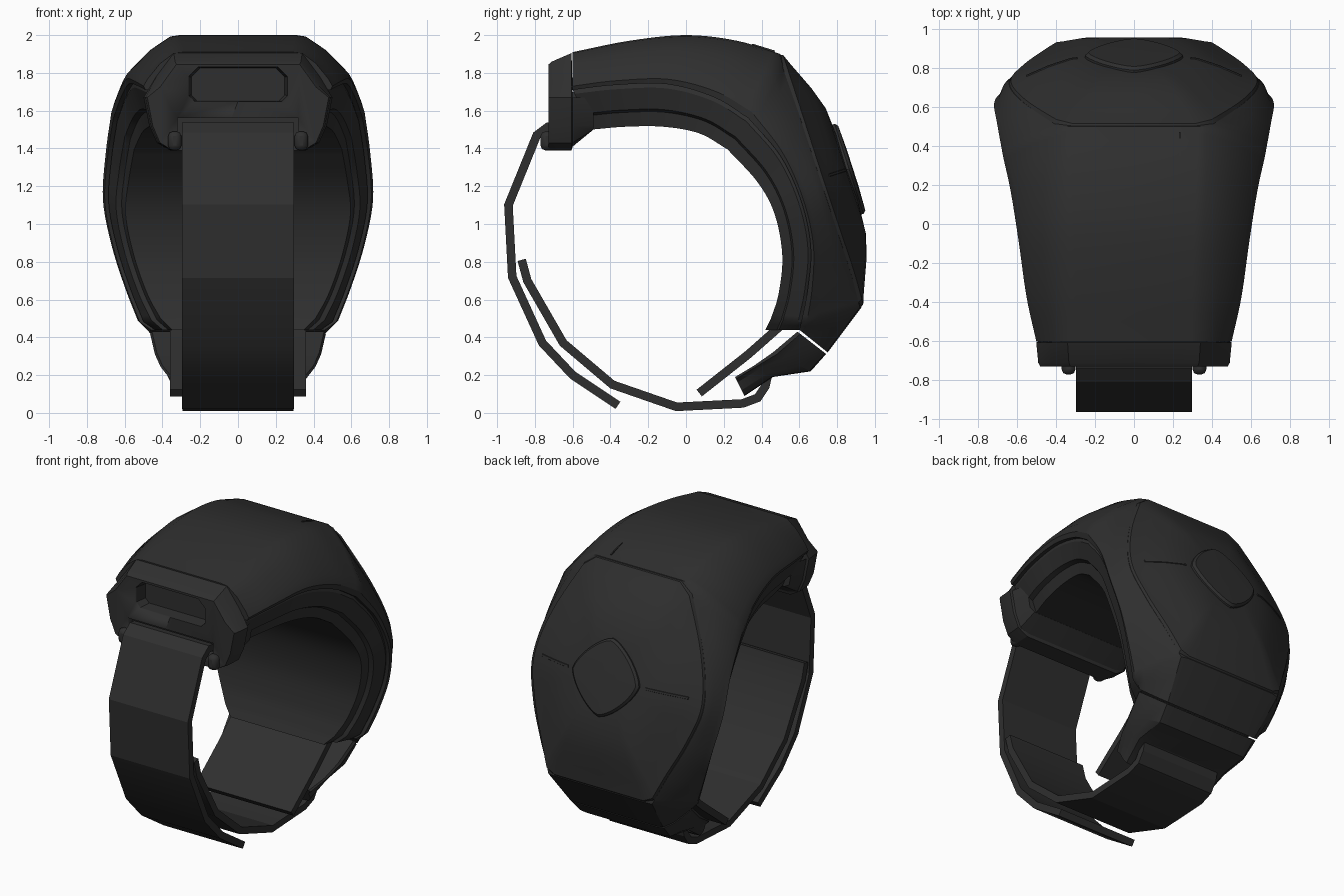
import bpy, bmesh, math
from mathutils import Vector

if "Cube" in bpy.data.objects:
    bpy.data.objects.remove(bpy.data.objects["Cube"])

mat = bpy.data.materials.new("matte_black")
mat.use_nodes = True
COL = (0.028, 0.028, 0.028, 1)
mat.diffuse_color = COL
mat.node_tree.nodes["Principled BSDF"].inputs["Base Color"].default_value = COL


def loft(name, rings, angle=30, bevel=0):
    """Closed rings of points joined in order, with end caps."""
    bm = bmesh.new()
    rows = [[bm.verts.new(p) for p in ring] for ring in rings]
    n = len(rows[0])
    for a, b in zip(rows, rows[1:]):
        for i in range(n):
            j = (i + 1) % n
            bm.faces.new((a[i], a[j], b[j], b[i]))
    bm.faces.new(rows[0])
    bm.faces.new(rows[-1][::-1])
    bmesh.ops.remove_doubles(bm, verts=bm.verts, dist=0.0005)
    bmesh.ops.recalc_face_normals(bm, faces=bm.faces)
    me = bpy.data.meshes.new(name)
    bm.to_mesh(me)
    bm.free()
    me.materials.append(mat)
    ob = bpy.data.objects.new(name, me)
    bpy.context.collection.objects.link(ob)
    if bevel:
        m = ob.modifiers.new("bevel", "BEVEL")
        m.width, m.segments, m.limit_method = bevel, 2, "ANGLE"
    bpy.ops.object.select_all(action="DESELECT")
    ob.select_set(True)
    bpy.context.view_layer.objects.active = ob
    bpy.ops.object.shade_smooth_by_angle(angle=math.radians(angle))
    return ob


def box(name, x0, x1, y0, y1, z0, z1, bevel=0):
    return loft(name, [[(x0, y, z0), (x1, y, z0), (x1, y, z1), (x0, y, z1)]
                       for y in (y0, y1)], bevel=bevel)


def mirror(half):
    """Half ring from the centre line round to the centre line again."""
    return half + [Vector((-p.x, p.y, p.z)) for p in reversed(half[1:-1])]


def spline(pts, steps=6):
    """Smooth interpolation of station tuples."""
    pts = [Vector(p) for p in pts]
    ext = [2 * pts[0] - pts[1]] + pts + [2 * pts[-1] - pts[-2]]
    out = []
    for a, b, c, d in zip(ext, ext[1:], ext[2:], ext[3:]):
        for k in range(steps):
            t = k / steps
            out.append(b + (c - a) * t / 2 + (2 * a - 5 * b + 4 * c - d) * t * t / 2
                       + (3 * b - a - 3 * c + d) * t ** 3 / 2)
    return out + [pts[-1]]


# stations: outer y z, seam y z, crown half width, side half width, lining y z
crown = [(-.6, 1.91, -.6, 1.71, .34, .5, -.5, 1.5),
         (-.3, 1.97, -.38, 1.735, .35, .55, -.32, 1.515),
         (0, 2, -.1, 1.74, .36, .59, -.12, 1.515),
         (.27, 1.97, .15, 1.67, .37, .63, .07, 1.48),
         (.5, 1.9, .33, 1.56, .37, .67, .22, 1.395)]
back = [crown[-1],
        (.62, 1.53, .5, 1.36, .56, .7, .38, 1.22),
        (.72, 1.22, .61, 1.12, .64, .715, .47, 1.05),
        (.8, .98, .66, .88, .58, .67, .51, .83),
        (.88, .74, .645, .66, .47, .6, .49, .63),
        (.93, .56, .61, .48, .39, .53, .45, .5)]
heel = [back[-1], (.75, .32, .6, .44, .35, .47, .42, .44)]
back_path = spline(back)
stations = spline(crown)[:-1] + back_path[:-1] + spline(heel, 2)


def shell_ring(s):
    o, m = Vector((0, s[0], s[1])), Vector((0, s[2], s[3]))
    wo, wm = s[4], s[5]
    prof = [(0, 0), (wo - .05, 0), (wo, .03), (wo + (wm - wo) * .45, .3),
            (wm - .02, .72), (wm, .9), (wm - .01, 1), (0, 1)]
    return mirror([o.lerp(m, v) + Vector((x, 0, 0)) for x, v in prof])


def lining_ring(s):
    m, q = Vector((0, s[2], s[3])), Vector((0, s[6], s[7]))
    w = s[5]
    prof = [(0, -.1), (w - .04, -.1), (w - .03, .1), (w - .07, .6),
            (w - .1, .66), (w - .12, 1), (0, 1)]
    return mirror([m.lerp(q, v) + Vector((x, 0, 0)) for x, v in prof])


loft("outer_shell", [shell_ring(s) for s in stations])
loft("inner_lining", [lining_ring(s) for s in stations])

# lower end piece holding the strap
loft("lower_end", [shell_ring(s) for s in (
    (.742, .312, .59, .43, .35, .465), (.66, .22, .46, .32, .34, .44),
    (.46, .19, .36, .25, .34, .41), (.31, .09, .26, .19, .32, .36))], angle=25)


# domed back plate, built on the sloping flat of the shell
top = Vector((0, .5, 1.9))
down = (Vector((0, .93, .56)) - top).normalized()
out = Vector((0, -down.z, down.y))
mid = top + down * .69
DOME = [(1, -.01), (.985, .012), (.9, .035), (.85, .05), (.68, .1),
        (.5, .14), (.3, .15), (.001, .155)]


def height(r):
    for (a, h), (b, k) in zip(DOME, DOME[1:]):
        if b <= r <= a:
            return h + (k - h) * (a - r) / (a - b)
    return DOME[-1][1]


edge = [Vector((s[4], s[0], s[1])) for s in back_path]
edge[0].x -= .05
edge[-1].x -= .05
outline = mirror([Vector((0, *edge[0].yz))] + edge + [Vector((0, *edge[-1].yz))])
loft("back_plate", [[mid + (p - mid) * r + out * h for p in outline]
                    for r, h in DOME], angle=35)


# rounded diamond button on the plate
def diamond(scale, h):
    pts = []
    for k in range(48):
        a = math.tau * k / 48
        c, s = math.cos(a), math.sin(a)
        r = scale * (abs(c) ** 1.4 + abs(s) ** 1.4) ** (-1 / 1.4)
        pts.append(mid + Vector((r * c, 0, 0)) + down * r * s + out * h)
    return pts


loft("button", [diamond(.25, .11), diamond(.25, .16), diamond(.235, .175),
                diamond(.1, .18)])

# slim side ribs beside the button
for side, word in ((1, "left"), (-1, "right")):
    rings = []
    for k in range(8):
        x = .29 + .26 * k / 7
        c = mid + Vector((side * x, 0, 0)) + out * height(x / .64)
        rings.append([c + down * a + out * b for a, b in
                      ((-.012, -.01), (-.006, .006), (.006, .006), (.012, -.01))])
    loft(word + "_rib", rings)


# front end piece with a window and a strap slot
def front_ring(y, zt, k, low):
    half = [(0, zt), (.34, zt), (.43, zt - .12), (.5, 1.67), (.47, 1.52),
            (.43, 1.43), (.36, 1.39), (0, 1.39)]
    return mirror([Vector((x * k, y, max(z, low))) for x, z in half])


front = loft("front_end", [front_ring(-.728, 1.845, .96, 1.39),
                           front_ring(-.71, 1.86, .98, 1.39),
                           front_ring(-.606, 1.905, 1, 1.39),
                           front_ring(-.6, 1.7, .97, 1.41),
                           front_ring(-.49, 1.68, .92, 1.5)], angle=25)


def cut(target, cutter):
    m = target.modifiers.new("cut", "BOOLEAN")
    m.object, m.operation, m.solver = cutter, "DIFFERENCE", "EXACT"
    cutter.hide_render = True
    cutter.hide_set(True)


def window(y, k):
    half = [(0, .09), (.21, .09), (.26, .04), (.26, -.06), (.23, -.09), (0, -.09)]
    return mirror([Vector((x * k, y, 1.74 + z * k)) for x, z in half])


cut(front, loft("window_cutter", [window(-.8, 1.04), window(-.715, 1), window(-.64, .95)]))
cut(front, box("slot_cutter", -.32, .32, -.8, -.67, 1.47, 1.56))
for side, word in ((1, "left"), (-1, "right")):
    x = sorted((side * .3, side * .37))
    box(word + "_lug", *x, -.77, -.68, 1.39, 1.49, bevel=.025)


# bands: a flat strip of even thickness along a side path
def band(name, path, w, thick=.045):
    pts = [Vector((0, *p)) for p in path]
    rings = []
    for i, p in enumerate(pts):
        dirs = [(b - a).normalized() for a, b in zip(pts, pts[1:])][max(i - 1, 0):i + 1]
        d = sum(dirs, Vector()).normalized()
        n = Vector((0, -d.z, d.y)) * thick / 2 / max(d.dot(dirs[0]), .5)
        rings.append([p + n * s + Vector((x, 0, 0))
                      for s, x in ((1, -w), (1, w), (-1, w), (-1, -w))])
    return loft(name, rings, angle=20)


band("upper_strap", [(-.69, 1.51), (-.73, 1.515), (-.79, 1.47), (-.94, 1.1), (-.92, .72),
                     (-.76, .37), (-.6, .2), (-.36, .04)], .297)
band("lower_strap", [(-.87, .81), (-.84, .7), (-.65, .37), (-.39, .15), (-.05, .032),
                     (.3, .05), (.38, .08), (.42, .14), (.44, .23)], .295)
band("lining_tail", [(.5, .46), (.33, .31), (.07, .105)], .36)

# small marker on the crown
band("crown_marker", [(.35, 1.951), (.47, 1.914)], .004, .008).location.x = .235
